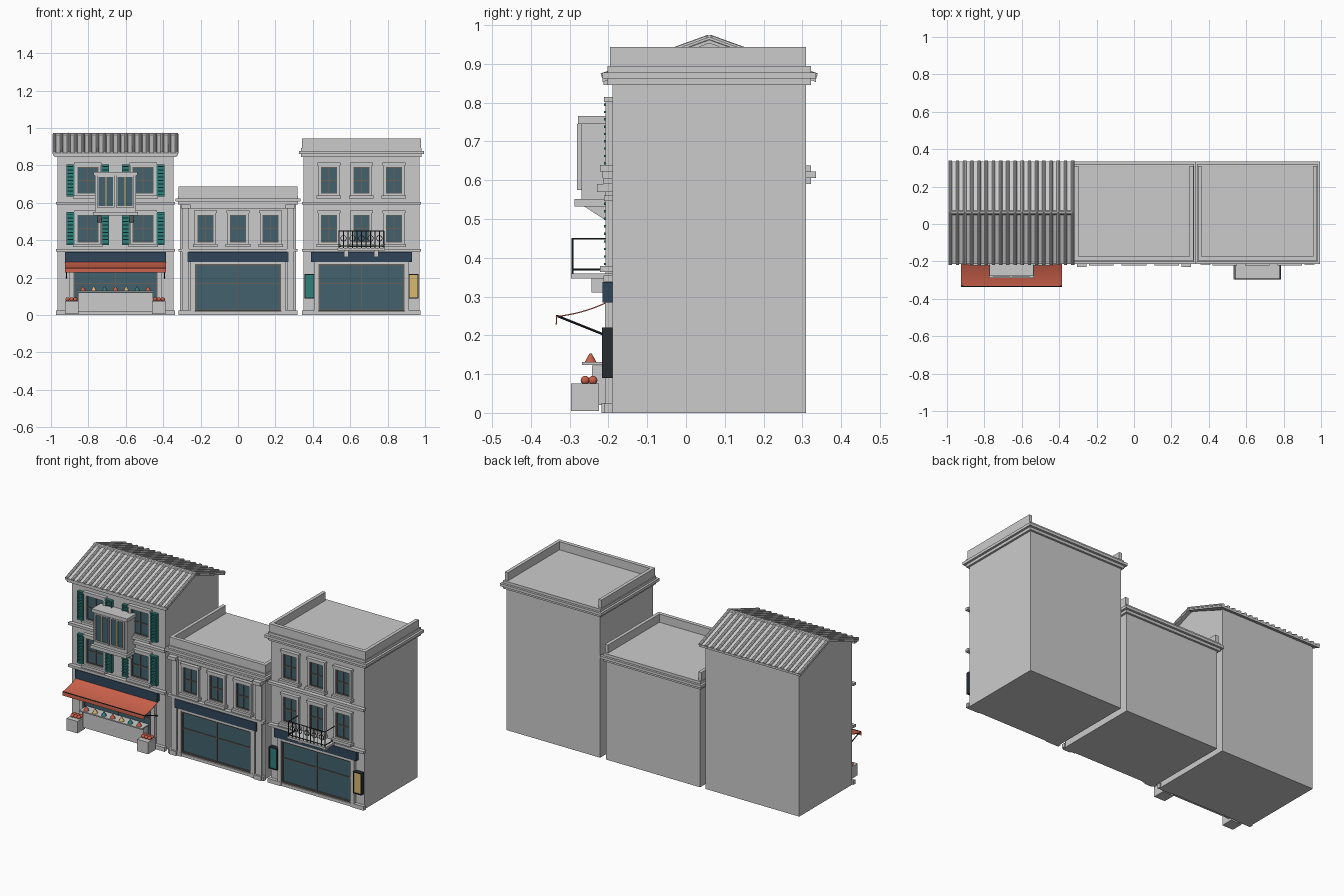
import bpy, bmesh, math
from mathutils import Matrix, Vector

if "Cube" in bpy.data.objects:
    bpy.data.objects.remove(bpy.data.objects["Cube"])

def material(name, r, g, b):
    m = bpy.data.materials.new(name)
    m.diffuse_color = (r, g, b, 1)
    m.use_nodes = True
    m.node_tree.nodes["Principled BSDF"].inputs["Base Color"].default_value = m.diffuse_color
    return m

GLASS = material("glass", .055, .12, .15)
NAVY = material("navy", .03, .06, .1)
TEAL = material("teal", .03, .22, .2)
RED = material("terracotta", .6, .12, .07)
GOLD = material("gold", .7, .48, .16)
IRON = material("iron", .02, .025, .03)
WOOD = material("wood", .14, .12, .1)

def finish(name, bm, mat=None, smooth=False):
    me = bpy.data.meshes.new(name)
    bmesh.ops.recalc_face_normals(bm, faces=bm.faces)
    for f in bm.faces:
        f.smooth = smooth
    bm.to_mesh(me)
    bm.free()
    ob = bpy.data.objects.new(name, me)
    bpy.context.collection.objects.link(ob)
    if mat:
        me.materials.append(mat)
    return ob

def boxes(name, items, mat=None):
    """One object from boxes given as (x0, x1, y0, y1, z0, z1)."""
    bm = bmesh.new()
    for x0, x1, y0, y1, z0, z1 in items:
        m = Matrix.Translation(((x0 + x1) / 2, (y0 + y1) / 2, (z0 + z1) / 2))
        bmesh.ops.create_cube(bm, size=1, matrix=m @ Matrix.Diagonal((x1 - x0, y1 - y0, z1 - z0, 1)))
    return finish(name, bm, mat)

def extrude_x(name, pts, x0, x1, mat=None, closed=True):
    """Extrude a (y, z) profile along x."""
    bm = bmesh.new()
    a = [bm.verts.new((x0, y, z)) for y, z in pts]
    b = [bm.verts.new((x1, y, z)) for y, z in pts]
    n = len(pts)
    for i in range(n if closed else n - 1):
        j = (i + 1) % n
        bm.faces.new((a[i], a[j], b[j], b[i]))
    if closed:
        bm.faces.new(a)
        bm.faces.new(b)
    return finish(name, bm, mat)

def rods(name, segs, r, mat=None, sides=8):
    """One object from cylinders between point pairs."""
    bm = bmesh.new()
    for p, q in segs:
        p, q = Vector(p), Vector(q)
        rot = (q - p).to_track_quat('Z', 'Y').to_matrix().to_4x4()
        bmesh.ops.create_cone(bm, cap_ends=True, segments=sides, radius1=r, radius2=r,
                              depth=(q - p).length, matrix=Matrix.Translation((p + q) / 2) @ rot)
    ob = finish(name, bm, mat)
    return ob

F, B = -.19, .31   # wall planes

def frame(x0, x1, z0, z1, t, y0, y1):
    return [(x0, x0 + t, y0, y1, z0, z1), (x1 - t, x1, y0, y1, z0, z1),
            (x0 + t, x1 - t, y0, y1, z1 - t, z1), (x0 + t, x1 - t, y0, y1, z0, z0 + t)]

def window(x, z0, z1, w):
    h = w / 2
    zc = (z0 + z1) / 2
    boxes("window_surround", frame(x - h, x + h, z0, z1, .014, -.207, F)
          + [(x - h - .008, x + h + .008, -.222, F, z0 - .012, z0 + .004),
             (x - h - .004, x + h + .004, -.212, F, z1 - .004, z1 + .01)])
    boxes("window_glass", [(x - h + .012, x + h - .012, -.194, F, z0 + .01, z1 - .01)], GLASS)
    boxes("window_bars", [(x - .003, x + .003, -.199, F, z0 + .01, z1 - .01),
                          (x - h + .01, x + h - .01, -.199, F, zc - .003, zc + .003)]
          + frame(x - h + .013, x + h - .013, z0 + .013, z1 - .013, .005, -.2, F), WOOD)

def shutter(x0, x1, z0, z1):
    n = 9
    step = (z1 - z0) / n
    boxes("shutter", frame(x0, x1, z0, z1, .006, -.208, F) + [(x0, x1, -.2, F, z0, z1)]
          + [(x0, x1, -.211, -.199, z0 + step * (i + .3), z0 + step * (i + .6)) for i in range(n)], TEAL)

def shop(c, z0, hw=.23, z1=.272):
    boxes("shop_glass", [(c - hw, c + hw, -.197, F, z0, z1)], GLASS)
    boxes("shop_bars", frame(c - hw, c + hw, z0, z1, .008, -.205, F)
          + [(c - .003, c + .003, -.202, F, z0, z1), (c - hw, c + hw, -.202, F, .165, .171)], WOOD)
    boxes("shop_surround", [(c + s * (hw + .012) - .012, c + s * (hw + .012) + .012, -.209, F, 0, .285) for s in (-1, 1)]
          + [(c - hw, c + hw, -.209, F, z1, .285)])
    boxes("sign_board", [(c - .27, c + .27, -.215, F, .285, .338)], NAVY)

def body(c, top):
    boxes("building_body", [(c - .31, c + .31, F, B, 0, top)])
    boxes("plinth", [(c + s * .275 - .042, c + s * .275 + .042, -.21, F, 0, .024) for s in (-1, 1)]
          + [(c - .235, c + .235, -.205, F, 0, .018)])
    boxes("floor_band", [(c - .318, c + .318, -.213, F, z - .008, z + .007) for z in (.347, .598) if z < top - .05])

def flat_roof(c, z):
    # cornice courses, then parapet on the front and sides, open at the back
    boxes("cornice", [(c - .31 - d, c + .31 + d, F - d, B + d, z + i * .016, z + i * .016 + .016)
                      for i, d in enumerate((.012, .025, .012))])
    t = z + .097
    boxes("parapet", [(c - .318, c + .318, -.196, -.174, z + .04, t),
                      (c - .318, c - .298, -.174, B, z + .04, t), (c + .298, c + .318, -.174, B, z + .04, t)])

# --- left building: grocer's house with tiled gable roof
L = -.655
body(L, .86)
extrude_x("gable_wall", [(F, .855), (B, .855), (.06, .955)], L - .31, L + .31)
extrude_x("roof_slab", [(-.215, .853), (.06, .953), (.335, .853), (.335, .866), (.06, .967), (-.215, .866)], L - .335, L + .335)
tiles = []
for i in range(18):
    x = L - .327 + i * .654 / 17
    tiles += [((x, .06, .966), (x, y, .866)) for y in (-.217, .337)]
rods("roof_tiles", tiles, .0095, None, 10)
rods("ridge_cap", [((L - .335, .06, .963), (L + .335, .06, .963))], .011)
boxes("eave_board", [(L - .325, L + .325, -.213, F, .845, .86)])
for x in (-.803, -.507):
    for z0, z1 in ((.375, .55), (.635, .805)):
        window(x, z0, z1, .14)
        for s in (-1, 1):
            shutter(x + s * .093 - .021, x + s * .093 + .021, z0, z1)
shop(L, .05, .225)

# projecting bay window with brackets
boxes("bay_body", [(-.765, -.545, -.27, F, .55, .755), (-.772, -.538, -.278, F, .745, .765),
                   (-.775, -.535, -.288, F, .532, .552)])
for x in (-.706, -.604):
    boxes("bay_glass", [(x - .042, x + .042, -.274, -.268, .58, .74)], GLASS)
    boxes("bay_frame", frame(x - .047, x + .047, .575, .745, .008, -.281, -.268))
    boxes("bay_mullion", [(x - .003, x + .003, -.278, -.27, .583, .737)], GOLD)
for x in (-.74, -.57):
    extrude_x("bay_bracket", [(-.265, .534), (F, .534), (F, .495), (-.205, .495)], x - .01, x + .01)

# awning: sagging cloth with valance and struts
cloth = [(-.205 - .13 * t, .286 - .036 * t - .02 * t * (1 - t) * 1.2) for t in [i / 8 for i in range(9)]]
aw = extrude_x("awning", cloth + [(-.336, .228)], L - .27, L + .27, RED, closed=False)
mod = aw.modifiers.new("thickness", 'SOLIDIFY')
mod.thickness = .003
rods("awning_struts", [((L + s * .262, -.2, .197), (L + s * .262, -.332, .25)) for s in (-1, 1)]
     + [((L - .268, -.333, .25), (L + .268, -.333, .25))], .003, IRON)

# display counter with cone-shaped produce heaps
boxes("counter", [(L - .2, L + .2, -.242, F, .02, .122), (L - .207, L + .207, -.268, -.2, .124, .131)])
for i in range(7):
    bm = bmesh.new()
    bmesh.ops.create_cone(bm, cap_ends=True, segments=12, radius1=.015, radius2=.003, depth=.022,
                          matrix=Matrix.Translation((L - .174 + i * .058, -.246, .142)))
    finish("produce_heap", bm, (RED, GOLD, TEAL)[i % 3])

# crates of fruit
for cx in (-.89, -.423):
    boxes("crate", [(cx - .036, cx + .036, -.296, -.224, .005, .076)])
    bm = bmesh.new()
    for dx in (-.021, 0, .021):
        for y in (-.26, -.24):
            bmesh.ops.create_uvsphere(bm, u_segments=12, v_segments=8, radius=.0115,
                                      matrix=Matrix.Translation((cx + dx, y, .084)))
    finish("fruit", bm, RED, True)

# --- middle building: two floors with corner pilasters
body(0, .6)
flat_roof(0, .59)
boxes("entablature", [(-.27, .27, -.205, F, .57, .59)])
for x in (-.28, .28):
    boxes("pilaster", [(x - .019, x + .019, -.207, F, 0, .59), (x - .026, x + .026, -.229, F, .57, .59),
                       (x - .024, x + .024, -.218, F, 0, .026)])
for i in (-1, 0, 1):
    window(i * .174, .375, .55, .115)
shop(0, .022)

# --- right building: three floors with balcony
R = .66
body(R, .86)
flat_roof(R, .846)
for i in (-1, 0, 1):
    for z0, z1 in ((.375, .55), (.635, .805)):
        window(R + i * .174, z0, z1, .115)
shop(R, .022)
for x, m in ((.382, TEAL), (.938, GOLD)):
    boxes("poster_frame", frame(x - .027, x + .027, .09, .22, .005, -.217, F), IRON)
    boxes("poster", [(x - .023, x + .023, -.213, F, .094, .216)], m)

# balcony slab, brackets, iron railing with rings
boxes("balcony_slab", [(.533, .787, -.297, F, .346, .359)])
boxes("balcony_brackets", [(x - .012, x + .012, -.244, F, .31, .347) for x in (.58, .74)])
bars = []
x0, x1, y = .54, .78, -.293
for z in (.37, .449):
    bars += [((x0, y, z), (x1, y, z)), ((x0, y, z), (x0, F, z)), ((x1, y, z), (x1, F, z))]
for i in range(11):
    x = x0 + i * (x1 - x0) / 10
    bars.append(((x, y, .358), (x, y, .449)))
rods("balcony_railing", bars, .0025, IRON)
rings = []
for i in range(5):
    cx = x0 + .024 + i * .048
    p = [(cx + .015 * math.cos(a * math.pi / 6), y, .41 + .015 * math.sin(a * math.pi / 6)) for a in range(13)]
    rings += list(zip(p, p[1:]))
rods("railing_rings", rings, .0018, IRON, 5)
